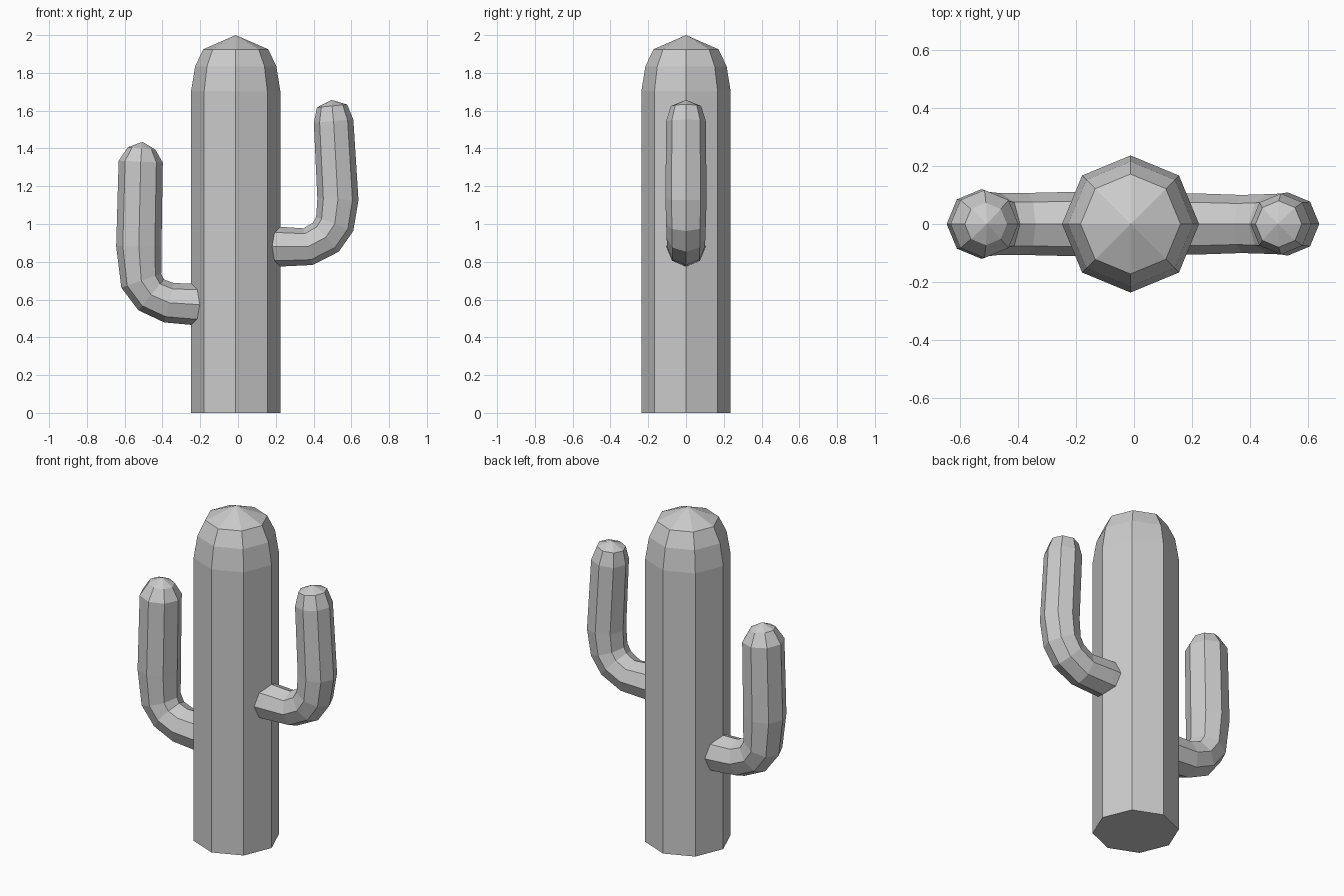
import bpy
import bmesh
import math
from mathutils import Vector

cube = bpy.data.objects.get("Cube")
if cube:
    bpy.data.objects.remove(cube, do_unlink=True)

SIDES = 8

grey = bpy.data.materials.new("plain_grey")
grey.use_nodes = True
colour = (0.6, 0.6, 0.6, 1)
grey.diffuse_color = colour
grey.node_tree.nodes["Principled BSDF"].inputs["Base Color"].default_value = colour


def tube(name, path):
    """Sweep an octagon along (x, z, radius) stations; the last one is the tip."""
    bm = bmesh.new()
    points = [Vector((x, 0, z)) for x, z, r in path]
    side = Vector((0, 1, 0))
    rings = []
    for i, p in enumerate(points[:-1]):
        # Each ring lies across the average direction of its two segments
        ahead = (points[i + 1] - p).normalized()
        behind = (p - points[i - 1]).normalized() if i else ahead
        across = side.cross((ahead + behind).normalized())
        ring = []
        for k in range(SIDES):
            a = math.tau * k / SIDES
            offset = across * math.cos(a) + side * math.sin(a)
            ring.append(bm.verts.new(p + offset * path[i][2]))
        rings.append(ring)
    tip = bm.verts.new(points[-1])
    bm.faces.new(rings[0])
    for k in range(SIDES):
        n = (k + 1) % SIDES
        for low, high in zip(rings, rings[1:]):
            bm.faces.new((low[k], low[n], high[n], high[k]))
        bm.faces.new((rings[-1][k], rings[-1][n], tip))
    bmesh.ops.recalc_face_normals(bm, faces=bm.faces)
    mesh = bpy.data.meshes.new(name)
    bm.to_mesh(mesh)
    bm.free()
    mesh.materials.append(grey)
    obj = bpy.data.objects.new(name, mesh)
    bpy.context.collection.objects.link(obj)
    return obj


# Upright trunk with a rounded top
AXIS = -0.012
tube("trunk", [(AXIS, z, r) for z, r in (
    (0, 0.236), (1.705, 0.236), (1.835, 0.215), (1.925, 0.172), (2, 0))])

# Lower arm, rooted inside the trunk
tube("right_arm", [
    (-0.12, 0.575, 0.11), (-0.235, 0.575, 0.11), (-0.365, 0.583, 0.107),
    (-0.46, 0.625, 0.106), (-0.512, 0.70, 0.112), (-0.525, 0.885, 0.12),
    (-0.515, 1.33, 0.117), (-0.51, 1.40, 0.073), (-0.506, 1.435, 0)])

# Upper arm on the other side
tube("left_arm", [
    (0.10, 0.88, 0.105), (0.225, 0.88, 0.105), (0.37, 0.88, 0.1),
    (0.465, 0.93, 0.103), (0.512, 1.0, 0.105), (0.529, 1.13, 0.109),
    (0.506, 1.545, 0.105), (0.498, 1.625, 0.08), (0.495, 1.657, 0)])
